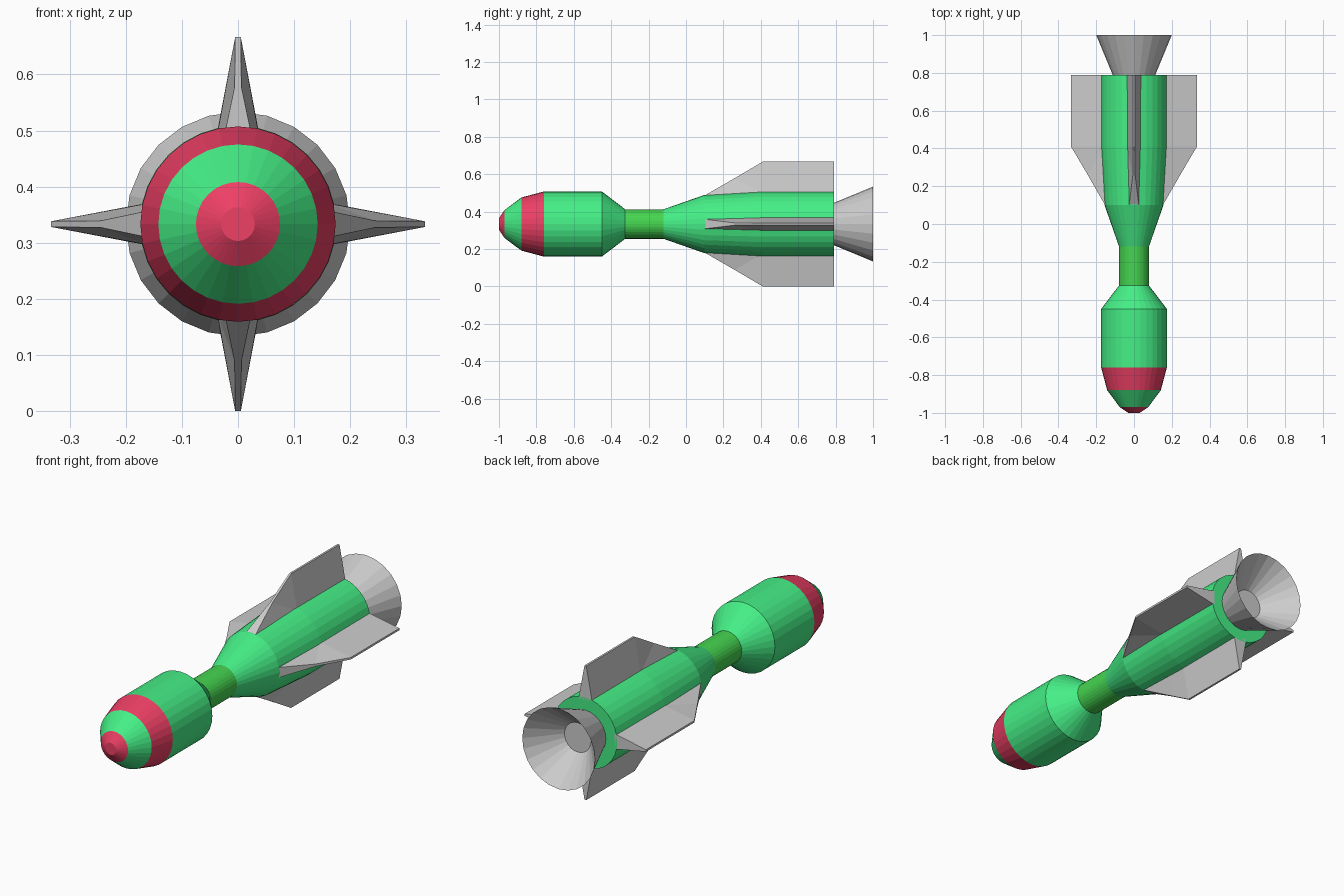
import bpy, bmesh
from math import sin, cos, pi
from mathutils import Matrix, Vector

if "Cube" in bpy.data.objects:
    bpy.data.objects.remove(bpy.data.objects["Cube"])

CZ = 0.3333  # height of the long axis


def material(name, rgb):
    m = bpy.data.materials.new(name)
    m.diffuse_color = (*rgb, 1)
    m.use_nodes = True
    m.node_tree.nodes["Principled BSDF"].inputs["Base Color"].default_value = m.diffuse_color
    return m


GREEN = material("green", (0.06, 0.86, 0.24))
DARK_GREEN = material("dark_green", (0.06, 0.66, 0.08))
RED = material("red", (0.85, 0.05, 0.13))


def finish(name, bm, mat=None):
    bmesh.ops.recalc_face_normals(bm, faces=bm.faces)
    me = bpy.data.meshes.new(name)
    bm.to_mesh(me)
    bm.free()
    ob = bpy.data.objects.new(name, me)
    ob.location.z = CZ
    bpy.context.collection.objects.link(ob)
    if mat:
        me.materials.append(mat)
    return ob


def lathe(name, profile, mat=None, sides=32):
    """Turn (y, radius) points around the y axis; radius 0 closes with a disc."""
    bm = bmesh.new()
    prev = None
    for y, r in profile:
        if r == 0:
            if prev:
                bm.faces.new(prev)
            prev = None
            continue
        ring = [bm.verts.new((r * cos(2 * pi * i / sides), y, r * sin(2 * pi * i / sides)))
                for i in range(sides)]
        if prev:
            for i in range(sides):
                j = (i + 1) % sides
                bm.faces.new((prev[i], prev[j], ring[j], ring[i]))
        elif profile[0][1] == 0:
            bm.faces.new(ring)
        prev = ring
    return finish(name, bm, mat)


# Warhead bands, nose to neck
lathe("nose_tip", [(-1, 0), (-1, 0.03), (-0.97, 0.075)], RED)
lathe("nose_cone", [(-0.97, 0.075), (-0.88, 0.142)], GREEN)
lathe("nose_band", [(-0.88, 0.142), (-0.76, 0.174)], RED)
lathe("warhead", [(-0.76, 0.174), (-0.45, 0.174), (-0.325, 0.079)], GREEN)
lathe("neck", [(-0.325, 0.079), (-0.12, 0.079)], DARK_GREEN)

# Motor body and hollow exhaust
lathe("motor_body", [(-0.12, 0.079), (0.1, 0.156), (0.41, 0.175),
                     (0.79, 0.175), (0.79, 0)], GREEN)
lathe("nozzle", [(0.79, 0.113), (1, 0.2), (0.85, 0.073), (0.85, 0)], sides=24)


def fin(name, angle):
    """Tapered fin: points are (half thickness, y, radius), mirrored to both sides."""
    pts = [(0.026, 0.095, 0.15), (0.006, 0.26, 0.245), (0.005, 0.41, 0.3333),
           (0.005, 0.79, 0.3333), (0.038, 0.79, 0.16), (0.037, 0.41, 0.16)]
    bm = bmesh.new()
    rot = Matrix.Rotation(angle, 3, 'Y')
    a, b = [[bm.verts.new(rot @ Vector((s * w, y, r))) for w, y, r in pts] for s in (1, -1)]
    for side in (a, b):
        for f in ((0, 1, 5), (1, 2, 5), (2, 3, 4, 5)):
            bm.faces.new([side[i] for i in f])
    for i in range(6):
        j = (i + 1) % 6
        bm.faces.new((a[i], a[j], b[j], b[i]))
    finish(name, bm)


# Four tail fins
for k, label in enumerate(("top", "right", "bottom", "left")):
    fin("fin_" + label, k * pi / 2)
